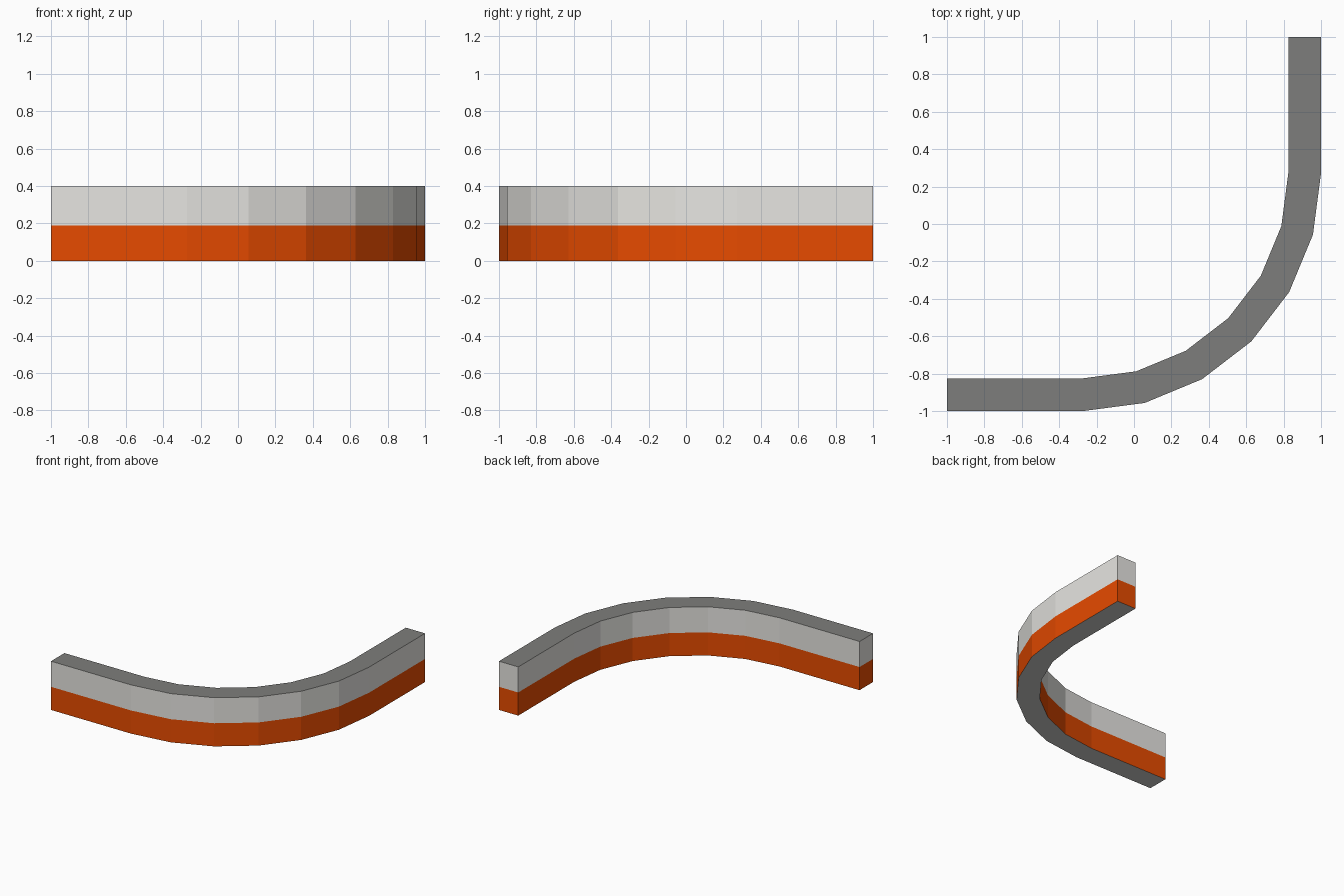
import bpy, bmesh, math

if "Cube" in bpy.data.objects:
    bpy.data.objects.remove(bpy.data.objects["Cube"])

def material(name, rgb):
    m = bpy.data.materials.new(name)
    m.diffuse_color = (*rgb, 1.0)
    m.use_nodes = True
    m.node_tree.nodes["Principled BSDF"].inputs["Base Color"].default_value = m.diffuse_color
    return m

C = 0.272                      # bend centre is (-C, C)
R_OUT, R_IN = 1.272, 1.097     # outer and inner bend radius
LEVELS = (0.0, 0.19, 0.40)     # base, colour split, top
STEPS = 6

def side_path(r):
    """Straight run, quarter bend in flat steps, straight run."""
    pts = [(-1.0, C - r)]
    for i in range(STEPS + 1):
        a = math.radians(90) * i / STEPS
        pts.append((-C + r * math.sin(a), C - r * math.cos(a)))
    pts.append((-C + r, 1.0))
    return pts

# Closed cross-section swept along the track edge
bm = bmesh.new()
section = [(0, z) for z in LEVELS] + [(1, z) for z in reversed(LEVELS)]
paths = (side_path(R_OUT), side_path(R_IN))
rings = [[bm.verts.new((*paths[s][i], z)) for s, z in section]
         for i in range(len(paths[0]))]
for a, b in zip(rings, rings[1:]):
    for k in range(6):
        n = (k + 1) % 6
        bm.faces.new((a[k], b[k], b[n], a[n]))

# End caps, split at the colour line
for r in (rings[0], rings[-1]):
    bm.faces.new((r[0], r[1], r[4], r[5]))
    bm.faces.new((r[1], r[2], r[3], r[4]))
bmesh.ops.recalc_face_normals(bm, faces=bm.faces)

# Colours: dark top, mid grey underside, orange lower band, pale upper band
for f in bm.faces:
    if f.normal.z > 0.5:
        f.material_index = 2
    elif f.normal.z < -0.5:
        f.material_index = 3
    else:
        f.material_index = 0 if f.calc_center_median().z < LEVELS[1] else 1

mesh = bpy.data.meshes.new("curved_barrier")
bm.to_mesh(mesh)
bm.free()
mesh.materials.append(material("orange", (0.80, 0.070, 0.0)))
mesh.materials.append(material("pale_grey", (0.80, 0.79, 0.76)))
mesh.materials.append(material("dark_grey", (0.207, 0.207, 0.20)))
mesh.materials.append(material("mid_grey", (0.60, 0.60, 0.58)))
obj = bpy.data.objects.new("curved_barrier", mesh)
bpy.context.collection.objects.link(obj)
